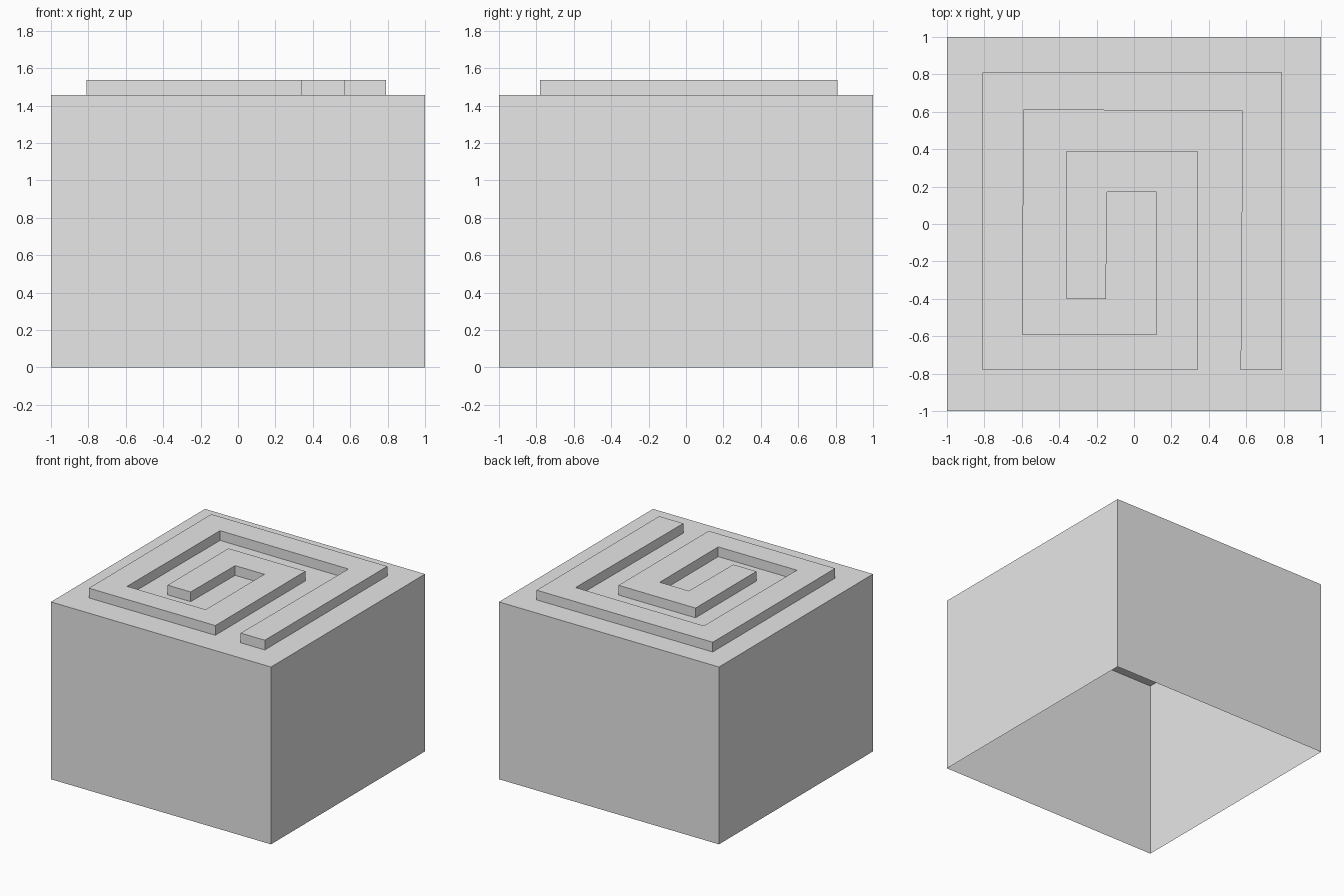
import bpy
import bmesh

cube = bpy.data.objects.get("Cube")
if cube:
    bpy.data.objects.remove(cube, do_unlink=True)

DECK = 1.457   # height of the box top
RIDGE = 1.537  # height of the raised spiral

# One plain grey for everything
grey = bpy.data.materials.new("light_grey")
grey.use_nodes = True
grey.diffuse_color = (0.8, 0.8, 0.8, 1)
grey.node_tree.nodes["Principled BSDF"].inputs["Base Color"].default_value = (0.8, 0.8, 0.8, 1)

# Outlines, counter-clockwise from above
SQUARE = [(-1, -1), (1, -1), (1, 1), (-1, 1)]
SPIRAL = [
    (0.57, -0.78), (0.79, -0.78), (0.79, 0.81), (-0.81, 0.81),
    (-0.81, -0.78), (0.34, -0.78), (0.34, 0.39), (-0.36, 0.39),
    (-0.36, -0.40), (-0.15, -0.40), (-0.145, 0.17), (0.12, 0.17),
    (0.12, -0.59), (-0.595, -0.59), (-0.59, 0.61), (0.58, 0.605),
]


def ring(bm, outline, z):
    return [bm.verts.new((x, y, z)) for x, y in outline]


def pairs(loop):
    return zip(loop, loop[1:] + loop[:1])


def walls(bm, low, high):
    for (a, b), (c, d) in zip(pairs(low), pairs(high)):
        bm.faces.new((a, b, d, c))


def finish(bm, name):
    mesh = bpy.data.meshes.new(name)
    bm.to_mesh(mesh)
    bm.free()
    mesh.materials.append(grey)
    obj = bpy.data.objects.new(name, mesh)
    bpy.context.collection.objects.link(obj)


# Box shell: open underneath, its top cut out along the spiral
bm = bmesh.new()
rim = ring(bm, SQUARE, DECK)
slot = ring(bm, SPIRAL, DECK)
edges = [bm.edges.new(p) for loop in (rim, slot) for p in pairs(loop)]
bmesh.ops.triangle_fill(bm, edges=edges, use_beauty=True, normal=(0, 0, 1))
for face in bm.faces:
    face.normal_update()
    if face.normal.z < 0:
        face.normal_flip()
walls(bm, ring(bm, SQUARE, 0), rim)
finish(bm, "box_shell")

# Raised spiral: hollow ridge standing on the cut-out
bm = bmesh.new()
crest = ring(bm, SPIRAL, RIDGE)
walls(bm, ring(bm, SPIRAL, DECK), crest)
bm.faces.new(crest)
finish(bm, "spiral_ridge")
